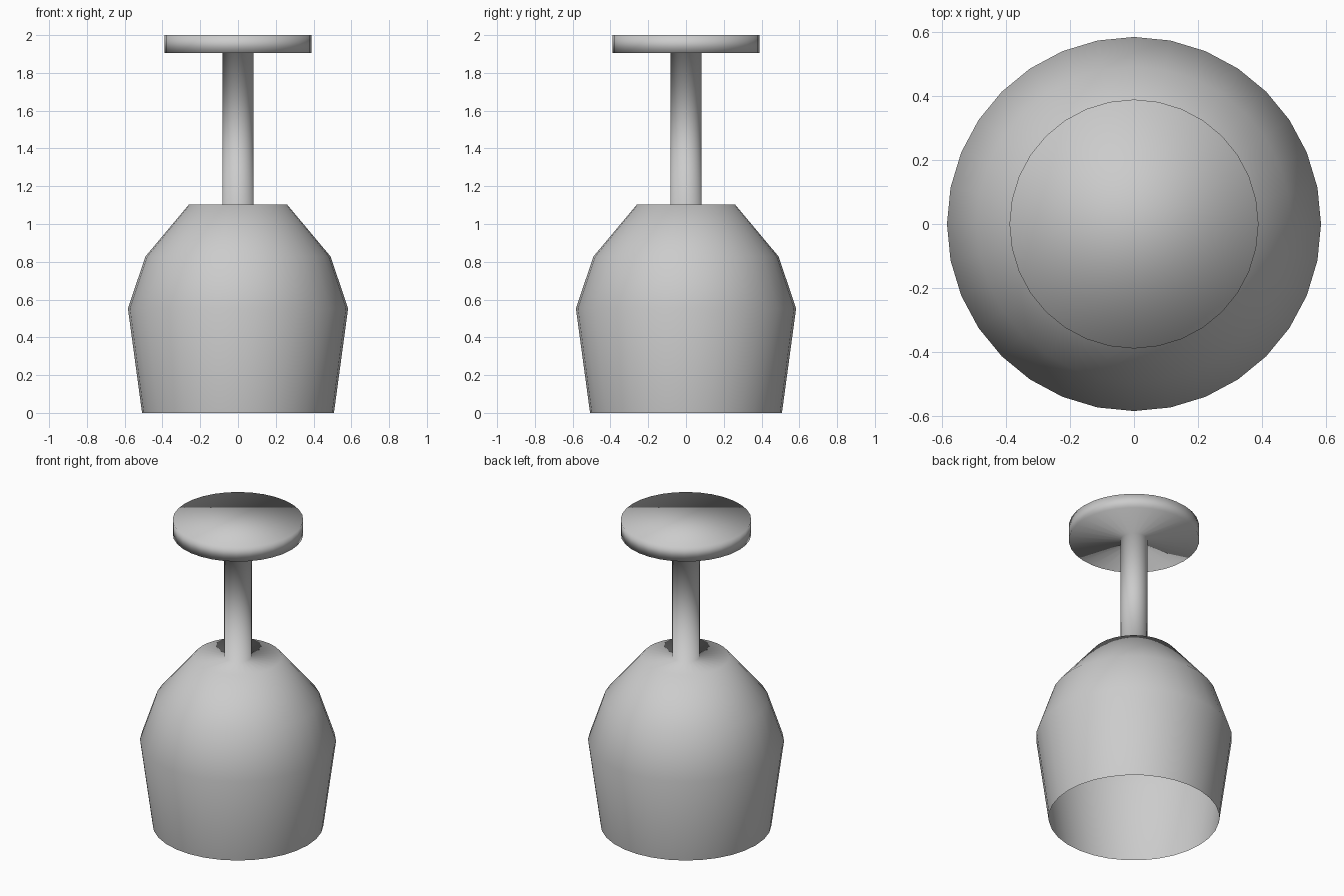
import bpy
import bmesh
from math import cos, sin, tau

if "Cube" in bpy.data.objects:
    bpy.data.objects.remove(bpy.data.objects["Cube"])

SIDES = 32

# Profile (radius, height): open bowl rim, bowl wall, shoulder, stem, foot
PROFILE = [
    (0.508, 0.0), (0.583, 0.553), (0.49, 0.828), (0.26, 1.103),
    (0.082, 1.103), (0.082, 1.905),
    (0.388, 1.905), (0.388, 2.0),
]


def lathe(name, profile, sides):
    """Revolve a profile round z, leave the first ring open and cap the last."""
    bm = bmesh.new()
    rings = [[bm.verts.new((r * cos(tau * k / sides), r * sin(tau * k / sides), z))
              for k in range(sides)] for r, z in profile]
    for low, high in zip(rings, rings[1:]):
        for k in range(sides):
            n = (k + 1) % sides
            bm.faces.new((low[k], low[n], high[n], high[k]))
    bm.faces.new(rings[-1])
    for face in bm.faces:
        face.smooth = True
    mesh = bpy.data.meshes.new(name)
    bm.to_mesh(mesh)
    bm.free()
    obj = bpy.data.objects.new(name, mesh)
    bpy.context.collection.objects.link(obj)
    return obj


# Upside-down goblet: bowl, stem and foot are one continuous thin surface
lathe("upturned_goblet", PROFILE, SIDES)
